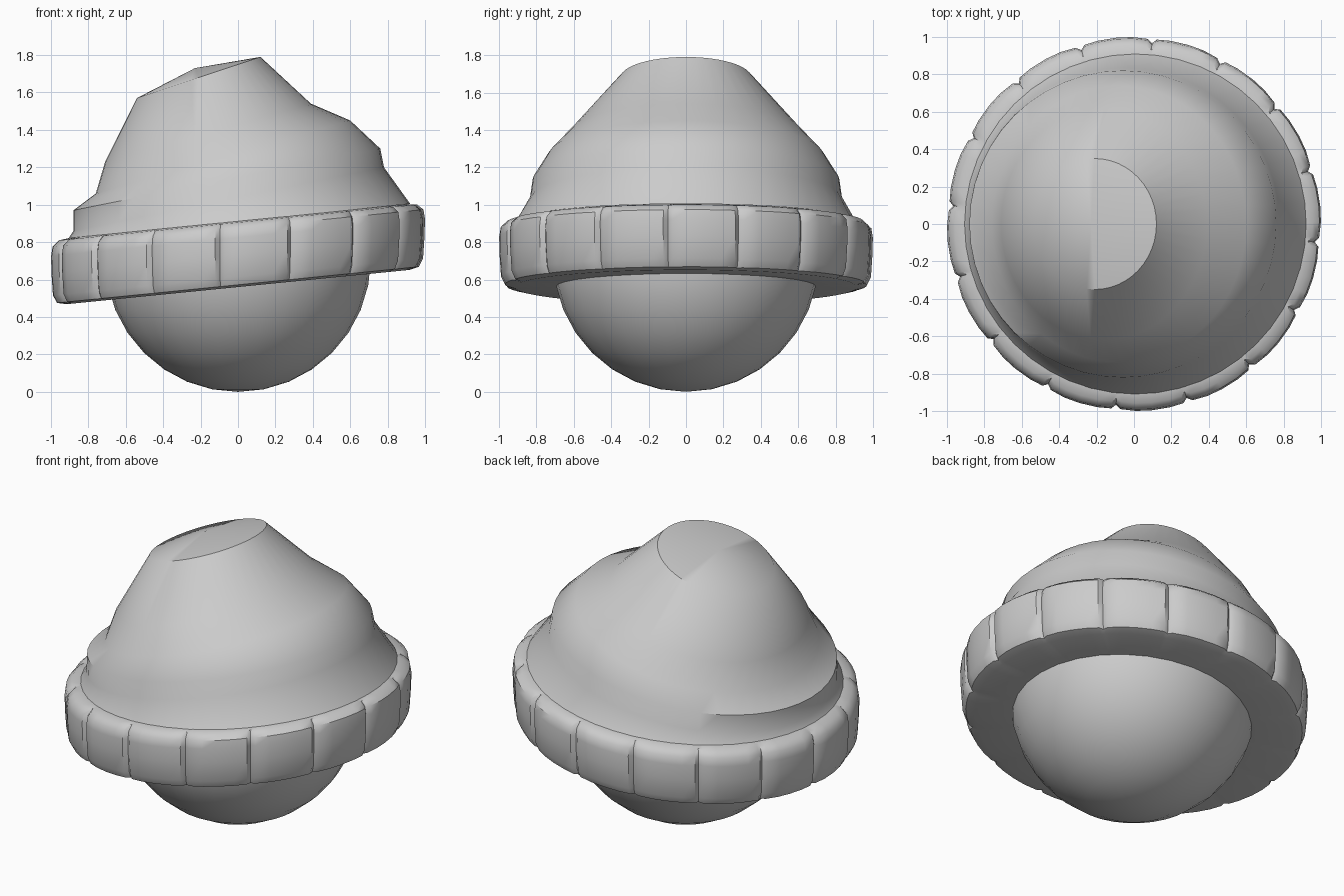
import bpy, bmesh
from math import sin, cos, pi, radians

if "Cube" in bpy.data.objects:
    bpy.data.objects.remove(bpy.data.objects["Cube"])


def loft(name, rings, angle, bottom=None, top=None, loop=False):
    """Skin a stack of closed rings, optionally fanned to end points."""
    bm = bmesh.new()
    rows = [[bm.verts.new(p) for p in ring] for ring in rings]
    n = len(rows[0])
    pairs = list(zip(rows, rows[1:]))
    if loop:
        pairs.append((rows[-1], rows[0]))
    for a, b in pairs:
        for i in range(n):
            j = (i + 1) % n
            bm.faces.new((a[i], a[j], b[j], b[i]))
    for point, row in ((bottom, rows[0]), (top, rows[-1])):
        if point:
            c = bm.verts.new(point)
            for i in range(n):
                bm.faces.new((row[i], row[(i + 1) % n], c))
    bmesh.ops.recalc_face_normals(bm, faces=bm.faces)
    mesh = bpy.data.meshes.new(name)
    bm.to_mesh(mesh)
    bm.free()
    obj = bpy.data.objects.new(name, mesh)
    bpy.context.collection.objects.link(obj)
    bpy.ops.object.select_all(action='DESELECT')
    obj.select_set(True)
    bpy.context.view_layer.objects.active = obj
    bpy.ops.object.shade_smooth_by_angle(angle=radians(angle))
    return obj


# Round head
bpy.ops.mesh.primitive_uv_sphere_add(segments=32, ring_count=16, radius=0.71,
                                     location=(0, 0, 0.71))
head = bpy.context.object
head.name = "head"
bpy.ops.object.shade_smooth_by_angle(angle=radians(40))

# Slanted knitted brim: 16 lobes separated by narrow notches
LOBES = 16
START = radians(-5.7)
lobe = [(0, -0.025), (0.07, -0.004), (0.28, 0.003), (0.5, 0.004),
        (0.75, 0.002), (0.94, -0.003)]
# radius, height from the brim centre, lobe strength
profile = [(0.62, -0.172, 0), (0.915, -0.175, 0), (0.965, -0.163, 0.8),
           (0.986, -0.12, 1), (0.994, 0, 1), (0.996, 0.09, 1),
           (0.988, 0.14, 1), (0.955, 0.170, 0.8), (0.90, 0.178, 0),
           (0.74, 0.178, 0)]
rings = []
for r, h, strength in profile:
    ring = []
    for k in range(LOBES):
        for t, d in lobe:
            a = START + (k + t) * 2 * pi / LOBES
            rr = r + d * strength
            x = rr * cos(a)
            ring.append((x, rr * sin(a), 0.735 + h + 0.1 * x))
    rings.append(ring)
loft("hat_brim", rings, 40, loop=True)

# Slouched crown: each ring has a left point, right point and half depth
sections = [((-0.91, 0.815), (0.92, 1.005), 0.91),
            ((-0.88, 0.86), (0.78, 1.20), 0.835),
            ((-0.88, 0.97), (0.76, 1.30), 0.82),
            ((-0.76, 1.06), (0.60, 1.45), 0.74),
            ((-0.71, 1.23), (0.39, 1.54), 0.62),
            ((-0.54, 1.57), (0.12, 1.79), 0.35)]
rings = []
for (x0, z0), (x1, z1), depth in sections:
    rings.append([((x0 + x1) / 2 + (x1 - x0) / 2 * cos(a), depth * sin(a),
                   (z0 + z1) / 2 + (z1 - z0) / 2 * cos(a))
                  for a in (2 * pi * i / 48 for i in range(48))])
loft("hat_crown", rings, 38, top=(-0.23, 0, 1.73))
